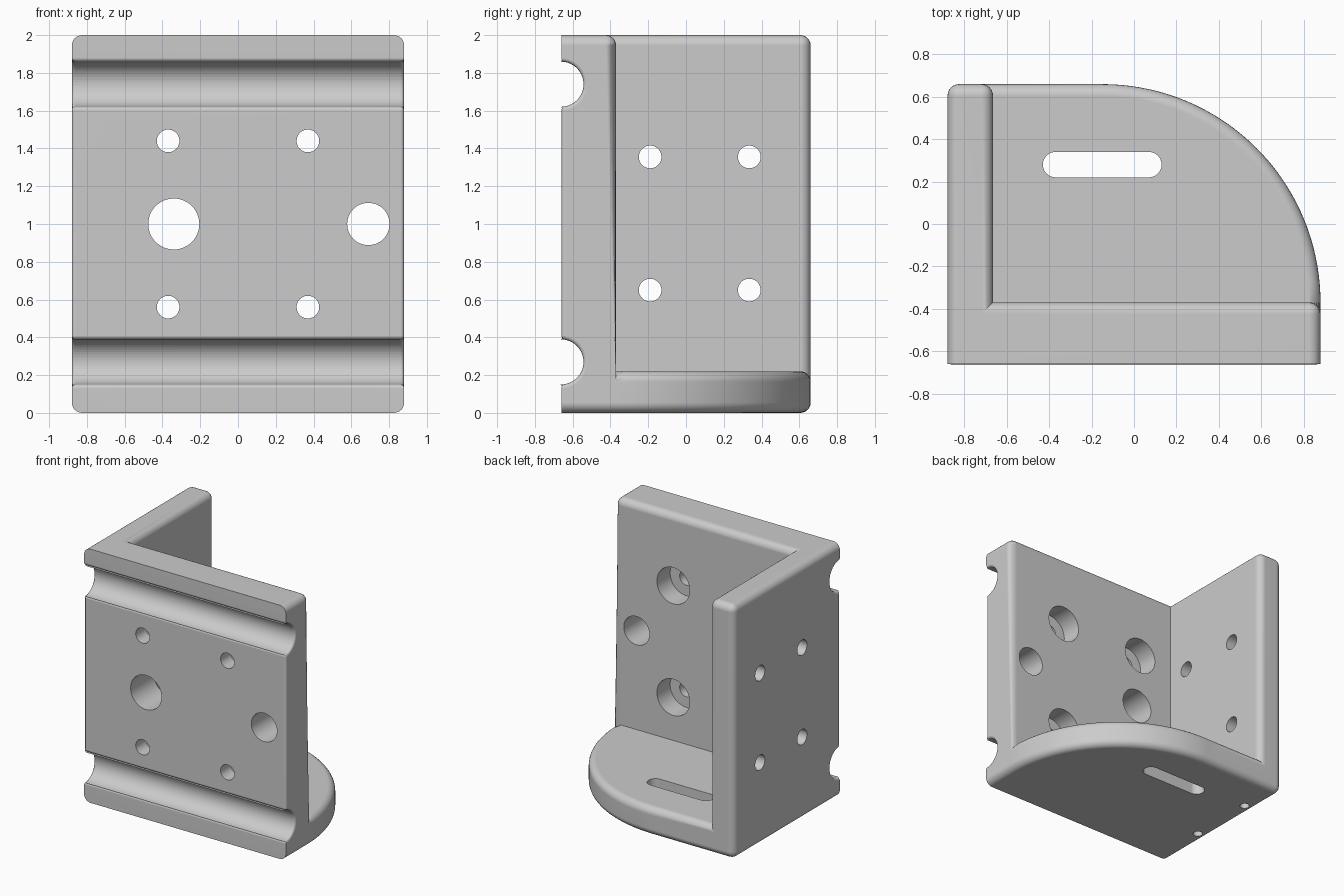
import bpy, bmesh, math
from mathutils import Matrix, Vector

cube = bpy.data.objects.get("Cube")
if cube:
    bpy.data.objects.remove(cube, do_unlink=True)

W, D, H = 0.88, 0.66, 2.0                  # half width, half depth, height
INNER_X, INNER_Y, FLOOR = -0.665, -0.37, 0.22
EDGE = 0.055
GROOVE_Z, GROOVE_R = (0.27, 1.74), 0.12


def make_object(name, bm):
    bmesh.ops.recalc_face_normals(bm, faces=bm.faces)
    mesh = bpy.data.meshes.new(name)
    bm.to_mesh(mesh)
    bm.free()
    obj = bpy.data.objects.new(name, mesh)
    bpy.context.collection.objects.link(obj)
    return obj


def prism(bm, outline, z0, z1):
    face = bm.faces.new([bm.verts.new((x, y, z0)) for x, y in outline])
    out = bmesh.ops.extrude_face_region(bm, geom=[face])["geom"]
    bmesh.ops.translate(bm, vec=(0, 0, z1 - z0),
                        verts=[v for v in out if isinstance(v, bmesh.types.BMVert)])


def arc(cx, cy, r, start, end, steps):
    angles = [math.radians(start + (end - start) * i / steps) for i in range(steps + 1)]
    return [(cx + r * math.cos(a), cy + r * math.sin(a)) for a in angles]


def rod(bm, start, end, r, sides=48):
    a, b = Vector(start), Vector(end)
    turn = (b - a).to_track_quat('Z', 'Y').to_matrix().to_4x4()
    bmesh.ops.create_cone(bm, cap_ends=True, segments=sides, radius1=r, radius2=r,
                          depth=(b - a).length, matrix=Matrix.Translation((a + b) / 2) @ turn)


def cut(target, bm):
    cutter = make_object("cutter", bm)
    cutter.hide_render = True
    mod = target.modifiers.new("cut", 'BOOLEAN')
    mod.operation, mod.solver, mod.object = 'DIFFERENCE', 'EXACT', cutter
    bpy.context.view_layer.objects.active = target
    bpy.ops.object.modifier_apply(modifier=mod.name)
    bpy.data.objects.remove(cutter, do_unlink=True)


def round_edges(obj, rule, width, segments):
    bm = bmesh.new()
    bm.from_mesh(obj.data)
    bmesh.ops.remove_doubles(bm, verts=bm.verts, dist=0.0005)
    edges = [e for e in bm.edges if rule(e)]
    bmesh.ops.bevel(bm, geom=edges, offset=width, offset_type='OFFSET', segments=segments,
                    profile=0.5, affect='EDGES', clamp_overlap=False)
    bm.to_mesh(obj.data)
    bm.free()


# Body: rounded outline raised to full height, with the inside corner removed
body = bmesh.new()
radius = W + 0.15
prism(body, [(-W, D), (-W, -D), (W, -D)] + arc(-0.15, INNER_Y, radius, 0, 90, 36), 0, H)
bracket = make_object("corner_bracket", body)
pocket = bmesh.new()
prism(pocket, [(INNER_X, INNER_Y), (2, INNER_Y), (2, 2), (INNER_X, 2)], FLOOR, 3)
cut(bracket, pocket)


# Round every outer edge except those of the flat front face
def outer_edge(e):
    on_front = any(f.normal.y < -0.99 and f.calc_center_median().y < -D + 0.01
                   for f in e.link_faces)
    return (len(e.link_faces) == 2 and e.is_convex and not on_front
            and e.calc_face_angle() > 0.6)


round_edges(bracket, outer_edge, EDGE, 6)

# Two half-round grooves across the front, with softened ends
grooves = bmesh.new()
for z in GROOVE_Z:
    rod(grooves, (-1.2, -D - 0.002, z), (1.2, -D - 0.002, z), GROOVE_R)
cut(bracket, grooves)


def groove_end(e):
    return all(abs(abs(v.co.x) - W) < 0.002 and
               any(abs(math.hypot(v.co.y + D + 0.002, v.co.z - z) - GROOVE_R) < 0.003
                   for z in GROOVE_Z) for v in e.verts)


round_edges(bracket, groove_end, 0.02, 3)

# Through holes in the front and side walls
holes = bmesh.new()
bolts = [(x, z) for x in (-0.37, 0.37) for z in (0.56, 1.44)]
for x, z, r in [(x, z, 0.06) for x, z in bolts] + [(-0.34, 1, 0.135), (0.69, 1, 0.112)]:
    rod(holes, (x, -0.9, z), (x, -0.2, z), r)
for y in (-0.19, 0.335):
    for z in (0.65, 1.355):
        rod(holes, (-1.1, y, z), (-0.55, y, z), 0.06)
# Blind holes under the side wall
for y in (-0.21, 0.33):
    rod(holes, (-0.795, y, -0.2), (-0.795, y, 0.25), 0.035, 32)
# Slot through the base
prism(holes, arc(0.07, 0.28, 0.06, -90, 90, 16) + arc(-0.37, 0.28, 0.06, 90, 270, 16), -0.2, 0.4)
cut(bracket, holes)

# Counterbores on the inside of the front wall
bores = bmesh.new()
for x, z in bolts:
    rod(bores, (x, INNER_Y - 0.165, z), (x, -0.2, z), 0.143)
cut(bracket, bores)

# Grey material and smooth shading with sharp edges kept
grey = bpy.data.materials.new("plain grey")
grey.use_nodes = True
grey.diffuse_color = (0.6, 0.6, 0.6, 1)
grey.node_tree.nodes["Principled BSDF"].inputs["Base Color"].default_value = (0.6, 0.6, 0.6, 1)
bracket.data.materials.clear()
bracket.data.materials.append(grey)
for face in bracket.data.polygons:
    face.material_index = 0
bpy.ops.object.select_all(action='DESELECT')
bracket.select_set(True)
bpy.context.view_layer.objects.active = bracket
bpy.ops.object.shade_smooth_by_angle(angle=math.radians(30))
weighted = bracket.modifiers.new("even_shading", 'WEIGHTED_NORMAL')
weighted.keep_sharp = True
